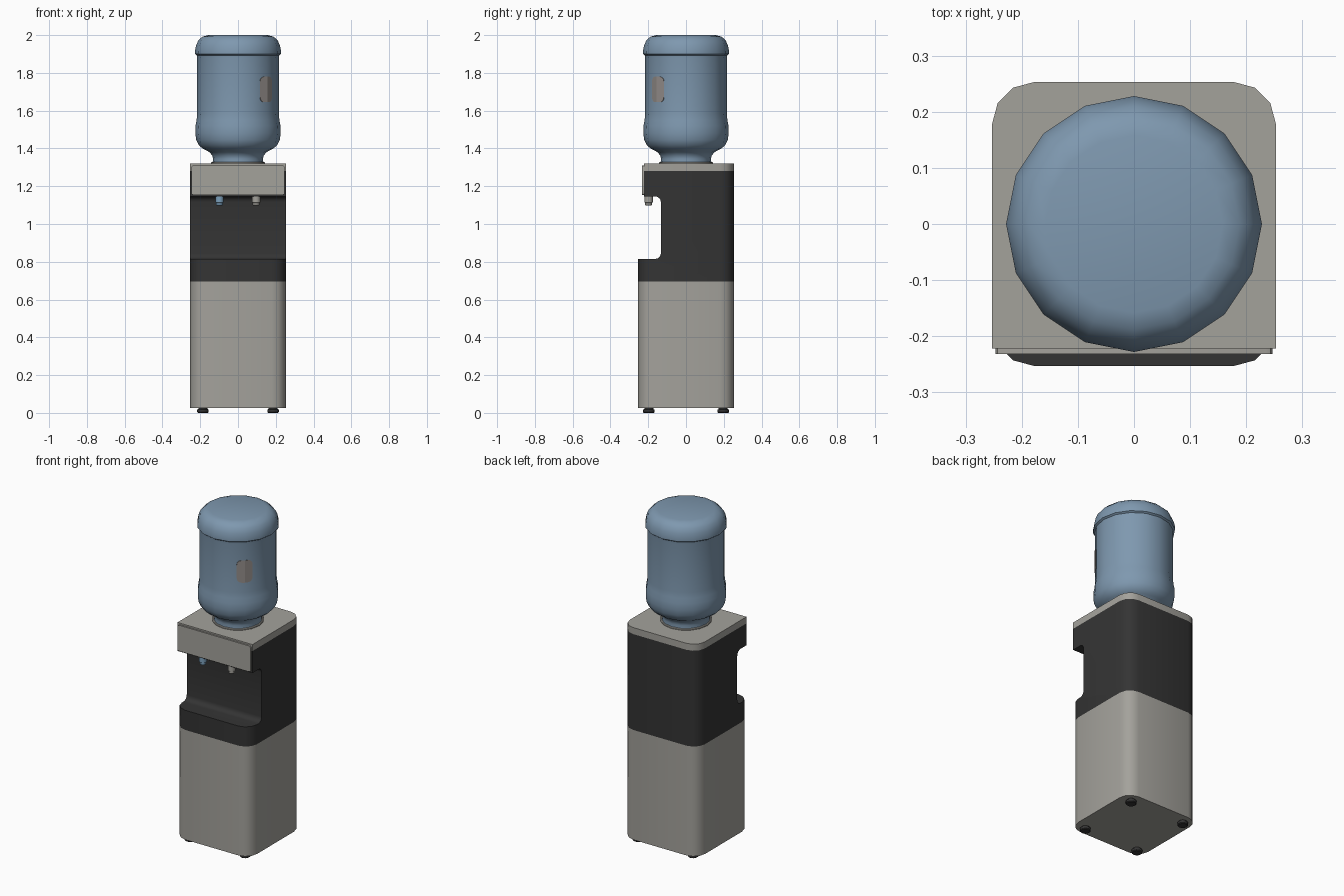
import bpy, bmesh, math
from mathutils import Vector

if "Cube" in bpy.data.objects:
    bpy.data.objects.remove(bpy.data.objects["Cube"])


def material(name, rgb):
    m = bpy.data.materials.new(name)
    m.diffuse_color = (*rgb, 1)
    m.use_nodes = True
    m.node_tree.nodes["Principled BSDF"].inputs["Base Color"].default_value = m.diffuse_color
    return m


GREY = material("warm grey plastic", (0.37, 0.36, 0.33))
DARK = material("charcoal plastic", (0.034, 0.034, 0.034))
BLUE = material("bottle blue", (0.21, 0.315, 0.43))
COLD = material("cold tap blue", (0.20, 0.35, 0.50))
TAN = material("label tan", (0.29, 0.265, 0.25))


def finish(name, bm, mat):
    bmesh.ops.recalc_face_normals(bm, faces=bm.faces)
    me = bpy.data.meshes.new(name)
    bm.to_mesh(me)
    bm.free()
    me.materials.append(mat)
    ob = bpy.data.objects.new(name, me)
    bpy.context.collection.objects.link(ob)
    bpy.ops.object.select_all(action='DESELECT')
    ob.select_set(True)
    bpy.context.view_layer.objects.active = ob
    bpy.ops.object.shade_smooth_by_angle(angle=math.radians(35))
    return ob


def prism(bm, outline, place, t0, t1):
    """Closed prism: outline points (a, b) swept from t0 to t1, mapped by place(a, b, t)."""
    lo, hi = ([bm.verts.new(place(a, b, t)) for a, b in outline] for t in (t0, t1))
    n = len(outline)
    bm.faces.new(lo[::-1])
    bm.faces.new(hi)
    for i in range(n):
        j = (i + 1) % n
        bm.faces.new((lo[i], lo[j], hi[j], hi[i]))


def bevel(bm, test, offset, segments=3):
    edges = [e for e in bm.edges if test(e.verts[0].co, e.verts[1].co)]
    bmesh.ops.bevel(bm, geom=edges, offset=offset, segments=segments,
                    profile=0.5, affect='EDGES')


def arc(cx, cy, r, a0, a1, n=4):
    return [(cx + r * math.cos(math.radians(a0 + (a1 - a0) * i / n)),
             cy + r * math.sin(math.radians(a0 + (a1 - a0) * i / n))) for i in range(n + 1)]


def lathe(name, profile, mat, sides=16, at=(0, 0)):
    """Revolve (radius, z) points around a vertical axis, with capped ends."""
    bm = bmesh.new()
    rings = [[bm.verts.new((at[0] + r * math.cos(2 * math.pi * i / sides),
                            at[1] + r * math.sin(2 * math.pi * i / sides), z))
              for i in range(sides)] for r, z in profile]
    for a, b in zip(rings, rings[1:]):
        for i in range(sides):
            j = (i + 1) % sides
            bm.faces.new((a[i], a[j], b[j], b[i]))
    bm.faces.new(rings[0][::-1])
    bm.faces.new(rings[-1])
    return finish(name, bm, mat)


W = 0.253      # half width
FRONT = -0.222  # front of the tap head


def upright(p, q):
    return abs(p.x - q.x) < 1e-4 and abs(p.y - q.y) < 1e-4


def flat(x, y, z):
    return (x, y, z)


def sideways(y, z, x):
    return (x, y, z)


# Lower cabinet
bm = bmesh.new()
prism(bm, [(-W, -W), (W, -W), (W, W), (-W, W)], flat, 0.025, 0.695)
bevel(bm, upright, 0.075)
finish("lower_cabinet", bm, GREY)

# Dark upper cabinet: side profile with the filleted cup recess, rounded outer corners
profile = [(-W, 0.695), (W, 0.695), (W, 1.28), (FRONT, 1.28), (FRONT, 1.146)]
profile += arc(-0.163, 1.116, 0.03, 90, 0)
profile += arc(-0.163, 0.845, 0.03, 0, -90)
profile += [(-W, 0.815)]
bm = bmesh.new()
prism(bm, profile, sideways, -W, W)
bevel(bm, lambda p, q: upright(p, q) and abs(abs(p.y) - W) < 1e-4, 0.075)
finish("upper_cabinet", bm, DARK)

# Lid: rounded at the back, square at the front
bm = bmesh.new()
prism(bm, [(-W, FRONT), (W, FRONT), (W, W), (-W, W)], flat, 1.28, 1.32)
bevel(bm, lambda p, q: upright(p, q) and p.y > 0, 0.075)
finish("lid", bm, GREY)

# Front panel above the taps
bm = bmesh.new()
prism(bm, [(-0.247, 1.153), (0.247, 1.153), (0.247, 1.311), (-0.247, 1.311)],
      lambda x, z, y: (x, y, z), -0.232, FRONT)
bevel(bm, lambda p, q: abs(p.y - q.y) > 0.005, 0.012, 2)
finish("front_panel", bm, GREY)

# Taps
for name, x, mat in (("cold_tap", -0.098, COLD), ("hot_tap", 0.096, GREY)):
    lathe(name, [(0.015, 1.098), (0.018, 1.101), (0.018, 1.112), (0.022, 1.115), (0.022, 1.148)],
          mat, at=(x, -0.198))

# Feet
for sx in (-1, 1):
    for sy in (-1, 1):
        lathe(f"foot_{'left' if sx < 0 else 'right'}_{'front' if sy < 0 else 'back'}",
              [(0.026, 0), (0.03, 0.004), (0.03, 0.018), (0.024, 0.02), (0.024, 0.027)],
              DARK, at=(sx * 0.186, sy * 0.197))

# Collar round the bottle neck
lathe("neck_collar", [(0.143, 1.319), (0.143, 1.325), (0.139, 1.328)], GREY)

# Water bottle, upside down
R = 0.216
lathe("water_bottle", [
    (0.135, 1.32), (0.132, 1.345), (0.136, 1.362), (0.15, 1.38), (0.185, 1.398),
    (0.208, 1.418), (0.221, 1.445), (0.226, 1.48), (0.225, 1.52), (0.219, 1.55),
    (R, 1.585), (R, 1.88), (0.218, 1.893), (0.228, 1.9), (0.228, 1.915),
    (0.222, 1.945), (0.21, 1.972), (0.188, 1.992), (0.158, 2.0)], BLUE)

# Thin rounded label folded over the bottle edge at front right
bm = bmesh.new()
corner = math.radians(-45)
half = [(0, 1.645)] + arc(0.019, 1.671, 0.026, -90, 0) + arc(0.019, 1.754, 0.026, 0, 90) + [(0, 1.78)]
for s in (-1, 1):
    nxt = corner + s * math.pi / 8
    d0 = Vector((math.cos(corner), math.sin(corner), 0))
    d1 = Vector((math.cos(nxt), math.sin(nxt), 0))
    along = (d1 - d0).normalized()
    prism(bm, half, lambda u, z, r: d0 * r + along * u + Vector((0, 0, z)), R - 0.003, R + 0.003)
finish("bottle_label", bm, TAN)
